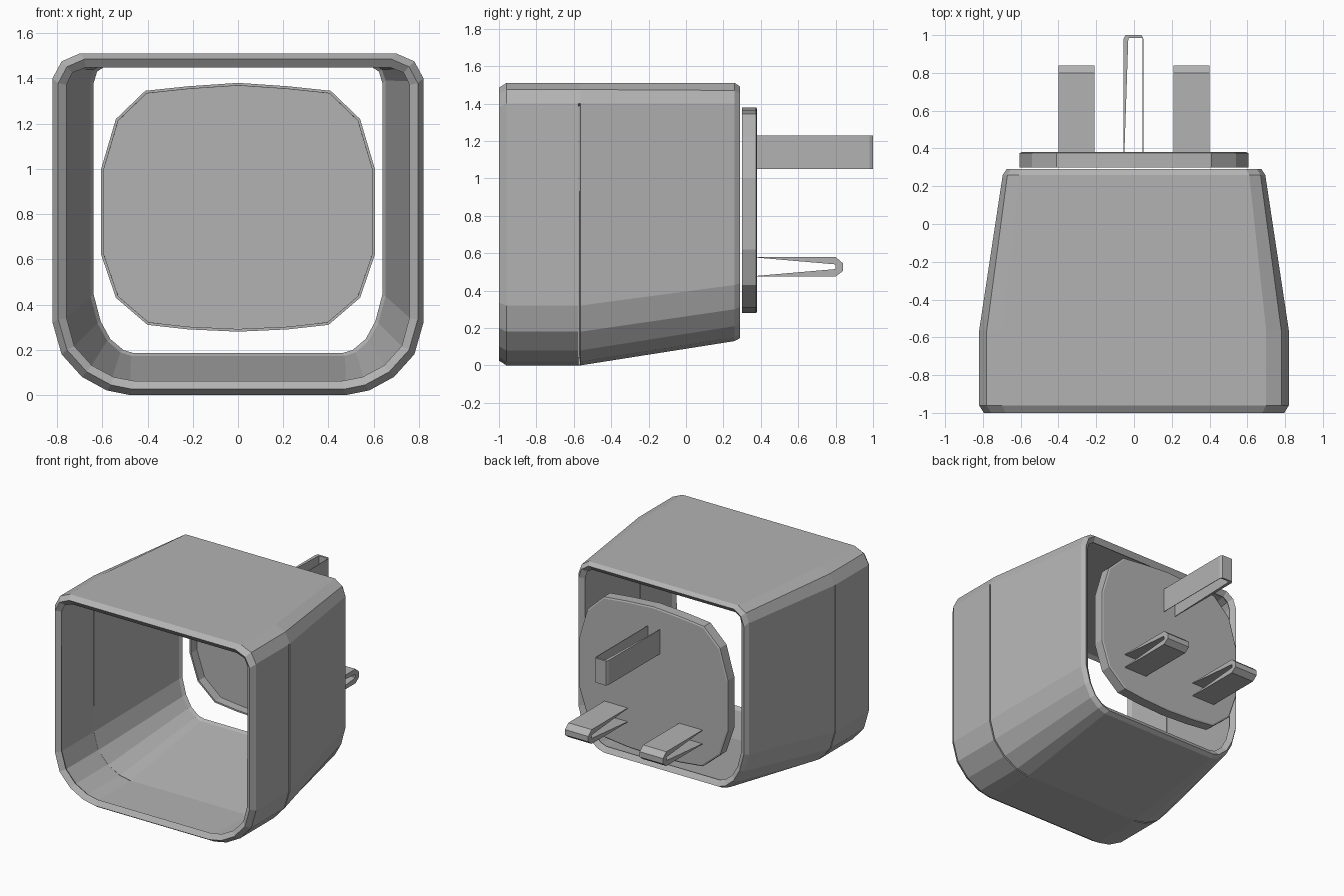
import bpy
import bmesh

cube = bpy.data.objects.get("Cube")
if cube:
    bpy.data.objects.remove(cube, do_unlink=True)

# Single grey plastic
GREY = (0.45, 0.45, 0.45, 1.0)
plastic = bpy.data.materials.new("grey plastic")
plastic.use_nodes = True
plastic.diffuse_color = GREY
plastic.node_tree.nodes["Principled BSDF"].inputs["Base Color"].default_value = GREY


def add_object(name, bm):
    mesh = bpy.data.meshes.new(name)
    bm.to_mesh(mesh)
    bm.free()
    mesh.materials.append(plastic)
    obj = bpy.data.objects.new(name, mesh)
    bpy.context.collection.objects.link(obj)
    return obj


def mirrored(half):
    """Right half outline, bottom to top, closed with its mirror image."""
    return half + [(-x, z) for x, z in reversed(half) if x > 0]


def loft(name, rings, thickness, cap=False, skip=None):
    """Join (y, outline) rings into a skin and thicken it inward."""
    bm = bmesh.new()
    loops = [[bm.verts.new((x, y, z)) for x, z in pts] for y, pts in rings]
    for band, (a, b) in enumerate(zip(loops, loops[1:])):
        for i in range(len(a)):
            j = (i + 1) % len(a)
            if skip and skip(band, a[i].co, a[j].co):
                continue
            bm.faces.new((a[i], b[i], b[j], a[j]))
    if cap:
        bm.faces.new(list(reversed(loops[-1])))
    obj = add_object(name, bm)
    solid = obj.modifiers.new("wall", 'SOLIDIFY')
    solid.thickness = thickness
    solid.offset = -1
    solid.use_even_offset = True
    return obj


def prism(name, points, offset):
    """Extrude a flat outline of 3D points along an offset."""
    bm = bmesh.new()
    face = bm.faces.new([bm.verts.new(p) for p in points])
    out = bmesh.ops.extrude_face_region(bm, geom=[face])
    verts = [v for v in out["geom"] if isinstance(v, bmesh.types.BMVert)]
    bmesh.ops.translate(bm, verts=verts, vec=offset)
    bmesh.ops.recalc_face_normals(bm, faces=bm.faces)
    return add_object(name, bm)


def inset(pts, amount, centre=0.76):
    """Draw an outline in by the same amount on every side."""
    w = max(x for x, z in pts)
    h = max(z for x, z in pts) - centre
    return [(x * (1 - amount / w), centre + (z - centre) * (1 - amount / h)) for x, z in pts]


# Housing: straight collar at the front, tapering toward the back
front = mirrored([(0.48, 0), (0.58, 0.02), (0.69, 0.08), (0.78, 0.18), (0.82, 0.32),
                  (0.82, 1.40), (0.78, 1.475), (0.70, 1.51)])
back = mirrored([(0.48, 0.13), (0.54, 0.15), (0.61, 0.21), (0.66, 0.30), (0.695, 0.43),
                 (0.695, 1.40), (0.67, 1.47), (0.61, 1.51)])


def seam(band, p, q):
    # Narrow open seam behind the collar, on the sides and under the corners
    return band == 2 and max(p.z, q.z) < 1.41 and abs(p.x + q.x) > 0.9


loft("housing", [(-1.0, inset(front, 0.025)), (-0.96, front), (-0.575, front),
                 (-0.565, front), (0.26, back), (0.29, inset(back, 0.02))],
     0.045, skip=seam)

# Rear plate: shallow tray with a rounded outline
plate = mirrored([(0, 0.28), (0.22, 0.29), (0.40, 0.31), (0.54, 0.43), (0.605, 0.62),
                  (0.605, 1.0), (0.54, 1.22), (0.41, 1.345), (0.22, 1.365), (0, 1.38)])
loft("rear_plate", [(0.30, plate), (0.375, plate), (0.38, inset(plate, 0.01, 0.83))],
     0.012, cap=True)

# Two flat pins, open at the sides with a tapered tip
flat = [(0.37, 0.58), (0.80, 0.58), (0.84, 0.545), (0.84, 0.505), (0.80, 0.475),
        (0.37, 0.475), (0.37, 0.478), (0.80, 0.515), (0.80, 0.54), (0.37, 0.577)]
for side, x in (("right", -0.40), ("left", 0.21)):
    prism(side + "_pin", [(x, y, z) for y, z in flat], (0.19, 0, 0))

# Upright pin, open at the top and bottom
upright = [(-0.055, 0.37), (-0.055, 0.98), (-0.045, 1.0), (0.04, 1.0), (0.05, 0.98),
           (0.05, 0.37), (0.046, 0.37), (0.046, 0.985), (-0.03, 0.985), (-0.051, 0.37)]
prism("upright_pin", [(x, y, 1.05) for x, y in upright], (0, 0, 0.18))
